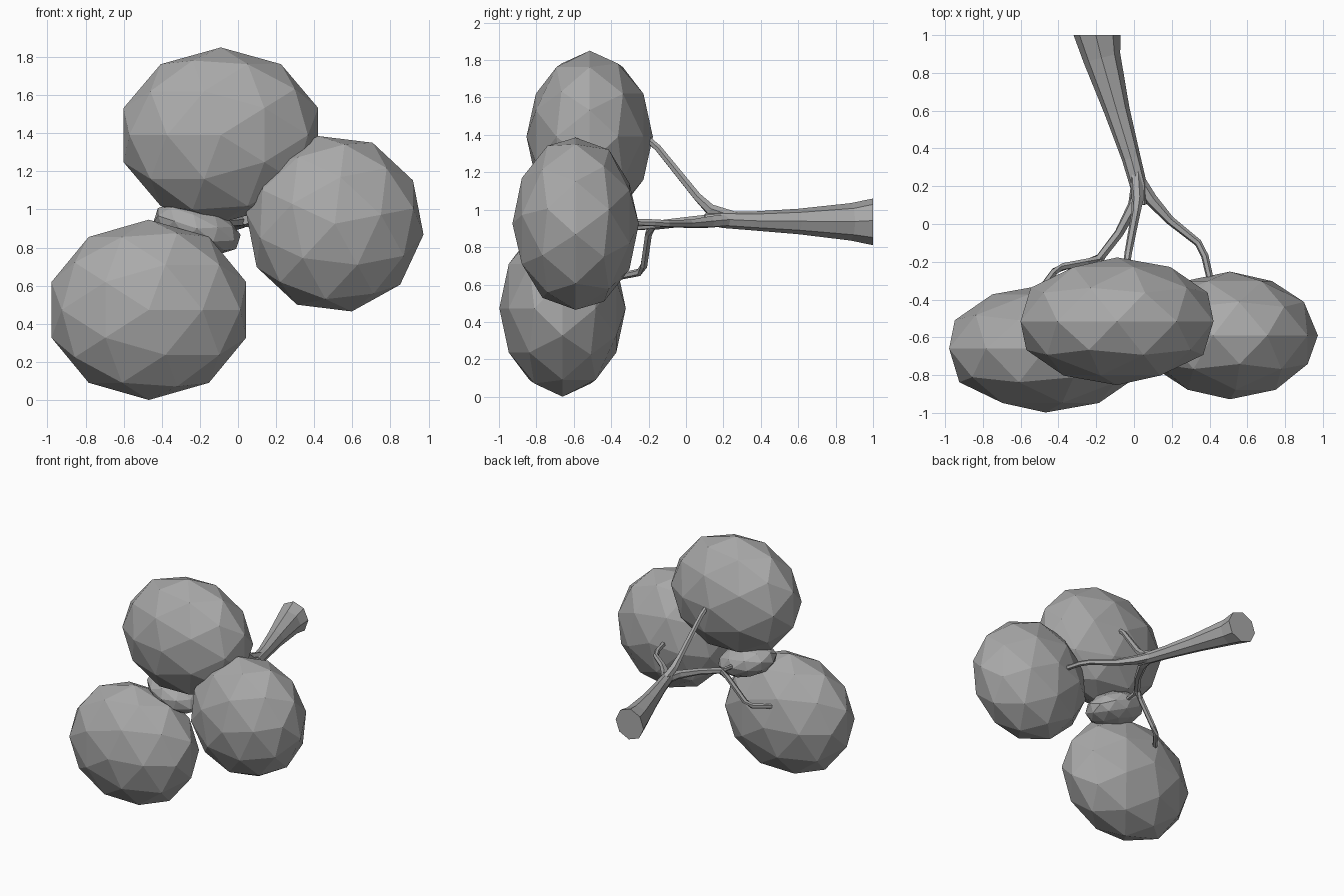
import bpy, bmesh, math
from mathutils import Vector, Matrix

if "Cube" in bpy.data.objects:
    bpy.data.objects.remove(bpy.data.objects["Cube"])

grey = bpy.data.materials.new("plain grey")
grey.diffuse_color = (0.4, 0.4, 0.4, 1)
grey.use_nodes = True
grey.node_tree.nodes["Principled BSDF"].inputs["Base Color"].default_value = grey.diffuse_color


def finish(name, bm):
    bmesh.ops.recalc_face_normals(bm, faces=bm.faces)
    mesh = bpy.data.meshes.new(name)
    bm.to_mesh(mesh)
    bm.free()
    mesh.materials.append(grey)
    obj = bpy.data.objects.new(name, mesh)
    bpy.context.collection.objects.link(obj)
    return obj


def berry(name, centre, radii, spin=0, tilt=0):
    """Faceted ball with its pole along y; spin turns the facets, tilt the whole ball."""
    bm = bmesh.new()
    bmesh.ops.create_icosphere(bm, subdivisions=2, radius=1)
    m = (Matrix.Translation(centre)
         @ Matrix.Rotation(math.radians(-tilt), 4, 'Y')
         @ Matrix.Diagonal((*radii, 1))
         @ Matrix.Rotation(math.radians(-spin), 4, 'Y')
         @ Matrix.Rotation(math.radians(-90), 4, 'X'))
    bm.transform(m)
    return finish(name, bm)


def tube(name, points, sides, end_dir=None):
    """Tapered branch through (x, y, z, radius) points."""
    bm = bmesh.new()
    pos = [Vector(p[:3]) for p in points]
    rings = []
    for i, p in enumerate(pos):
        d = (pos[min(i + 1, len(pos) - 1)] - pos[max(i - 1, 0)]).normalized()
        if i == 0 and end_dir:
            d = Vector(end_dir)
        # keep rings aligned to one reference so the tube does not twist
        side = d.cross(Vector((0.35, 0.2, 1))).normalized()
        up = side.cross(d)
        ring = []
        for k in range(sides):
            a = 2 * math.pi * (k + 0.5) / sides
            ring.append(bm.verts.new(p + points[i][3] * (side * math.cos(a) + up * math.sin(a))))
        rings.append(ring)
    for a, b in zip(rings, rings[1:]):
        for k in range(sides):
            n = (k + 1) % sides
            bm.faces.new((a[k], a[n], b[n], b[k]))
    bm.faces.new(rings[0])
    bm.faces.new(rings[-1])
    return finish(name, bm)


# Three large berries and a small one between them
berry("top_berry", (-0.09, -0.515, 1.39), (0.537, 0.338, 0.46))
berry("left_berry", (-0.468, -0.66, 0.473), (0.537, 0.338, 0.473), spin=180)
berry("right_berry", (0.508, -0.59, 0.925), (0.469, 0.338, 0.469), spin=-25)
berry("small_berry", (-0.215, -0.48, 0.9), (0.24, 0.19, 0.125), tilt=-18)

# Main stem, flaring to a flat cut end
tube("main_stem", [
    (-0.195, 1.0, 0.935, 0.125), (-0.17, 0.88, 0.935, 0.1), (-0.09, 0.6, 0.937, 0.068),
    (-0.015, 0.35, 0.94, 0.05), (0.025, 0.2, 0.947, 0.045), (0.035, 0.1, 0.95, 0.03)],
    8, (0, -1, 0))

# Twigs to each berry
tube("top_twig", [
    (0.01, 0.28, 0.95, 0.035), (0.02, 0.13, 1.0, 0.032), (0.01, 0.06, 1.07, 0.024),
    (-0.03, -0.15, 1.33, 0.02), (-0.04, -0.22, 1.39, 0.018)], 6)
tube("right_twig", [
    (0.02, 0.24, 0.945, 0.035), (0.09, 0.13, 0.935, 0.034), (0.19, 0.02, 0.925, 0.024),
    (0.34, -0.1, 0.925, 0.02), (0.375, -0.17, 0.93, 0.02), (0.41, -0.32, 0.935, 0.018)], 6)
tube("left_twig", [
    (0.02, 0.22, 0.945, 0.035), (0.0, 0.1, 0.94, 0.033), (-0.08, -0.05, 0.93, 0.025),
    (-0.18, -0.18, 0.915, 0.024), (-0.23, -0.2, 0.87, 0.021), (-0.37, -0.225, 0.7, 0.02),
    (-0.42, -0.25, 0.665, 0.02), (-0.51, -0.37, 0.64, 0.018)], 6)
tube("small_twig", [
    (-0.16, -0.15, 0.92, 0.02), (-0.19, -0.22, 0.91, 0.018), (-0.2, -0.36, 0.9, 0.016)], 6)
